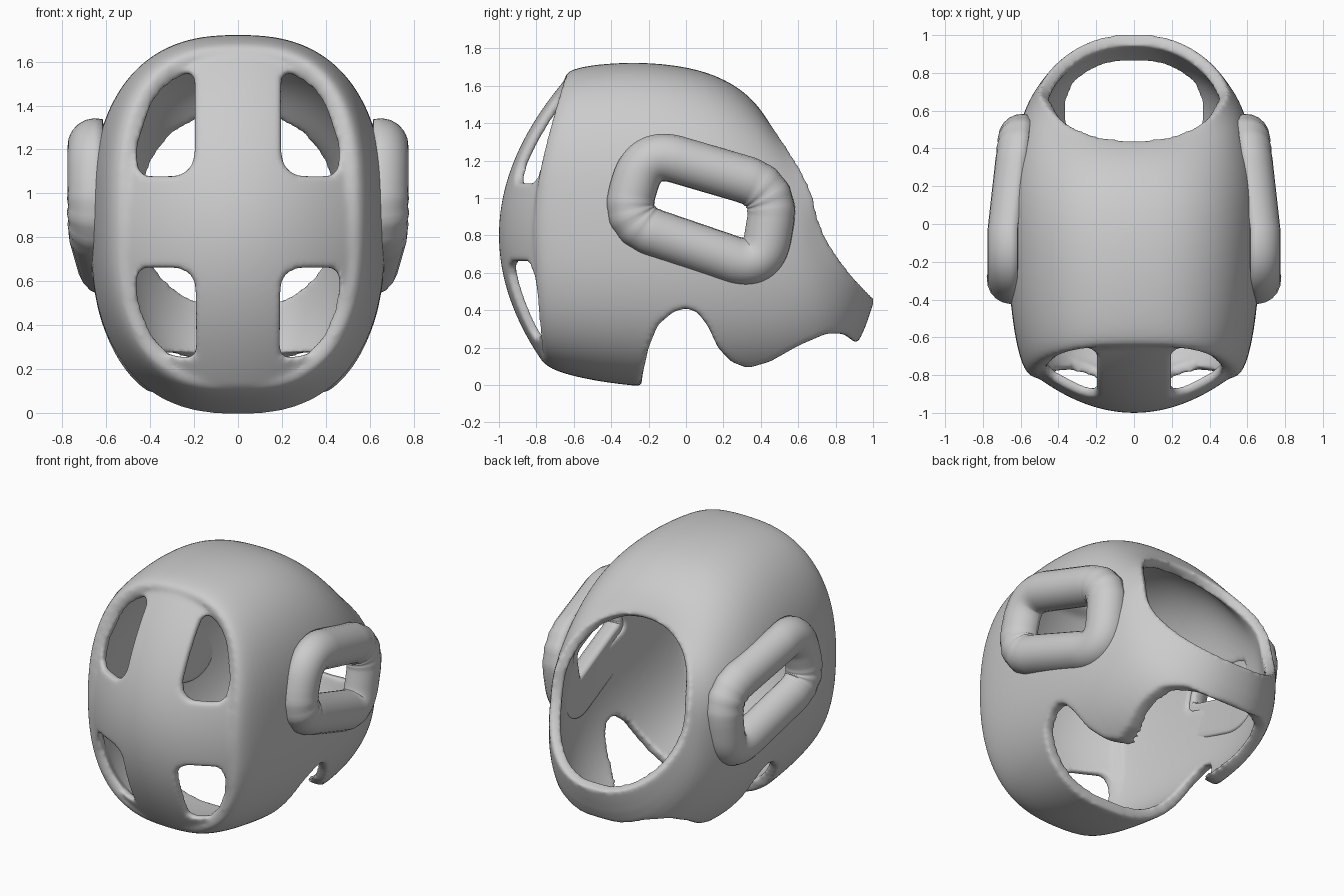
import bpy, bmesh, math
from mathutils import Vector

if "Cube" in bpy.data.objects:
    bpy.data.objects.remove(bpy.data.objects["Cube"])

def make(name, verts, faces, outward=None):
    me = bpy.data.meshes.new(name)
    me.from_pydata(verts, [], faces)
    ob = bpy.data.objects.new(name, me)
    bpy.context.collection.objects.link(ob)
    bm = bmesh.new()
    bm.from_mesh(me)
    bmesh.ops.recalc_face_normals(bm, faces=bm.faces)
    if outward:
        bm.normal_update()
        d = Vector(outward)
        top = max(bm.faces, key=lambda f: abs(f.normal.dot(d)) * f.calc_center_median().dot(d))
        if top.normal.dot(d) < 0:
            bmesh.ops.reverse_faces(bm, faces=bm.faces)
    bm.to_mesh(me)
    bm.free()
    return ob

def mod(ob, kind, **props):
    m = ob.modifiers.new(kind, kind)
    for k, v in props.items():
        setattr(m, k, v)

def bake(ob):
    dg = bpy.context.evaluated_depsgraph_get()
    dg.update()
    me = bpy.data.meshes.new_from_object(ob.evaluated_get(dg))
    ob.modifiers.clear()
    ob.data = me

def prism(pts, axis, lo, hi):
    n = len(pts)
    place = (lambda p, t: (t, p[0], p[1])) if axis == 'x' else (lambda p, t: (p[0], t, p[1]))
    vs = [place(p, t) for t in (lo, hi) for p in pts]
    fs = [list(range(n)), list(range(2 * n - 1, n - 1, -1))]
    fs += [[i, (i + 1) % n, n + (i + 1) % n, n + i] for i in range(n)]
    ob = make("cutter", vs, fs)
    ob.hide_render = True
    return ob

def cut(ob, cutters):
    for c in cutters:
        mod(ob, 'BOOLEAN', operation='DIFFERENCE', object=c, solver='EXACT')
    bake(ob)
    for c in cutters:
        bpy.data.objects.remove(c)

def rounded(corners, d, steps=10):
    out = []
    n = len(corners)
    for i in range(n):
        p, a, b = (Vector(corners[j % n]) for j in (i, i - 1, i + 1))
        s = p + (a - p).normalized() * d
        e = p + (b - p).normalized() * d
        for k in range(steps + 1):
            t = k / steps
            out.append(s * (1 - t) ** 2 + p * 2 * t * (1 - t) + e * t * t)
    return out

# Padded shell: loops from the face rim to the rear opening
# y top, y middle, y bottom, half width, z top, z bottom, squareness
stations = [
    (-.62, -.81, -.74, .475, 1.57, .20, 3.0),
    (-.665, -.83, -.785, .545, 1.655, .125, 2.8),
    (-.60, -.73, -.70, .61, 1.695, .07, 2.6),
    (-.45, -.42, -.50, .66, 1.72, .02, 2.5),
    (-.20, 0, -.22, .68, 1.73, -.015, 2.5),
    (.10, .28, .25, .665, 1.69, -.04, 2.5),
    (.31, .50, .62, .615, 1.58, -.01, 2.4),
    (.41, .64, .91, .565, 1.46, .13, 2.3),
    (.445, .70, 1.01, .50, 1.40, .46, 2.2)]
N = 48
verts, faces = [], []
for yt, ym, yb, w, zt, zb, n in stations:
    for i in range(N):
        a = 2 * math.pi * i / N
        c, s = math.cos(a), math.sin(a)
        v = math.copysign(abs(c) ** (2 / n), c)
        x = w * math.copysign(abs(s) ** (2 / n), s)
        y = ym + ((yt if v > 0 else yb) - ym) * abs(v) ** 1.5
        verts.append((x, y, (zt + zb) / 2 + v * (zt - zb) / 2))
for r in range(len(stations) - 1):
    for i in range(N):
        j = (i + 1) % N
        faces.append((r * N + i, r * N + j, (r + 1) * N + j, (r + 1) * N + i))
shell = make("headgear_shell", verts, faces, (0, 0, 1))
mod(shell, 'SUBSURF', levels=2, render_levels=2)
mod(shell, 'SOLIDIFY', thickness=.07, offset=-1)
bake(shell)

# Open underside with side flaps, and ear holes
under = [(-.235, -.3), (-.235, .04), (-.2, .2), (-.15, .32), (-.07, .39), (0, .41),
         (.06, .39), (.12, .31), (.17, .2), (.24, .125), (.33, .09), (.45, .125),
         (.6, .21), (.75, .275), (.84, .275), (.9, .23), (1.1, .22), (1.1, -.3)]
ear_hole = rounded([(-.22, .91), (-.15, 1.16), (.39, .98), (.32, .74)], .05)
cut(shell, [prism(under, 'x', -1, 1), prism(ear_hole, 'x', -1, 1)])

# Bulging face guard with four windows
G = 64
verts, faces = [], []
for j in range(G + 1):
    for i in range(G + 1):
        x, z = -.53 + 1.06 * i / G, .09 + 1.56 * j / G
        verts.append((x, -1 + .51 * (z - .8) ** 2 + .72 * x * x, z))
for j in range(G):
    for i in range(G):
        q = [j * (G + 1) + i, j * (G + 1) + i + 1, (j + 1) * (G + 1) + i + 1, (j + 1) * (G + 1) + i]
        if all(abs(verts[k][0] / .525) ** 2.8 + abs((verts[k][2] - .87) / .77) ** 2.8 < 1 for k in q):
            faces.append(q)
guard = make("face_guard", verts, faces, (0, -1, 0))
mod(guard, 'SOLIDIFY', thickness=.05, offset=-1)
bake(guard)
upper = [(.2, 1.56), (.2, 1.08), (.45, 1.08), (.465, 1.2), (.36, 1.53)]
lower = [(.19, .25), (.195, .66), (.46, .66), (.47, .42), (.37, .27)]
windows = []
for shape in (upper, lower):
    for s in (-1, 1):
        soft = rounded(shape, .055)
        soft[11:22] = rounded(shape, .11)[11:22]
        windows.append(prism([(s * p.x, p.y) for p in soft], 'y', -1.3, -.4))
cut(guard, windows)

# Fuse guard and shell into one soft foam body
bpy.ops.object.select_all(action='DESELECT')
guard.select_set(True)
shell.select_set(True)
bpy.context.view_layer.objects.active = shell
bpy.ops.object.join()
mod(shell, 'REMESH', mode='VOXEL', voxel_size=.0145, use_smooth_shade=True)
mod(shell, 'SMOOTH', factor=.5, iterations=10)
bake(shell)

# Ear rings: padded tubes with a flattened back and creases at two corners
def ring_x(y, z):
    return .65 - .13 * max(0, y) - .06 * max(0, .9 - z)

path = rounded([(-.335, .87), (-.22, 1.255), (.48, 1.05), (.41, .615)], .18, 16)
for side, s in (("left", 1), ("right", -1)):
    cu = bpy.data.curves.new(side + "_ear_ring", 'CURVE')
    cu.dimensions = '3D'
    cu.bevel_depth = .127
    cu.bevel_resolution = 8
    sp = cu.splines.new('POLY')
    sp.points.add(len(path) - 1)
    sp.use_cyclic_u = True
    for i, p in enumerate(path):
        sp.points[i].co = (s * ring_x(p.x, p.y), p.x, p.y, 1)
        corner, k = divmod(i, 17)
        sp.points[i].radius = 1 + (.025 * math.sin(k * 1.6) * math.sin(math.pi * k / 16) if corner in (0, 2) else 0)
    ob = bpy.data.objects.new(side + "_ear_ring", cu)
    bpy.context.collection.objects.link(ob)
    bpy.ops.object.select_all(action='DESELECT')
    ob.select_set(True)
    bpy.context.view_layer.objects.active = ob
    bpy.ops.object.convert(target='MESH')
    ob = bpy.context.view_layer.objects.active
    for v in ob.data.vertices:
        v.co.x = s * max(abs(v.co.x), ring_x(v.co.y, v.co.z) - .035)
    bpy.ops.object.shade_smooth()
